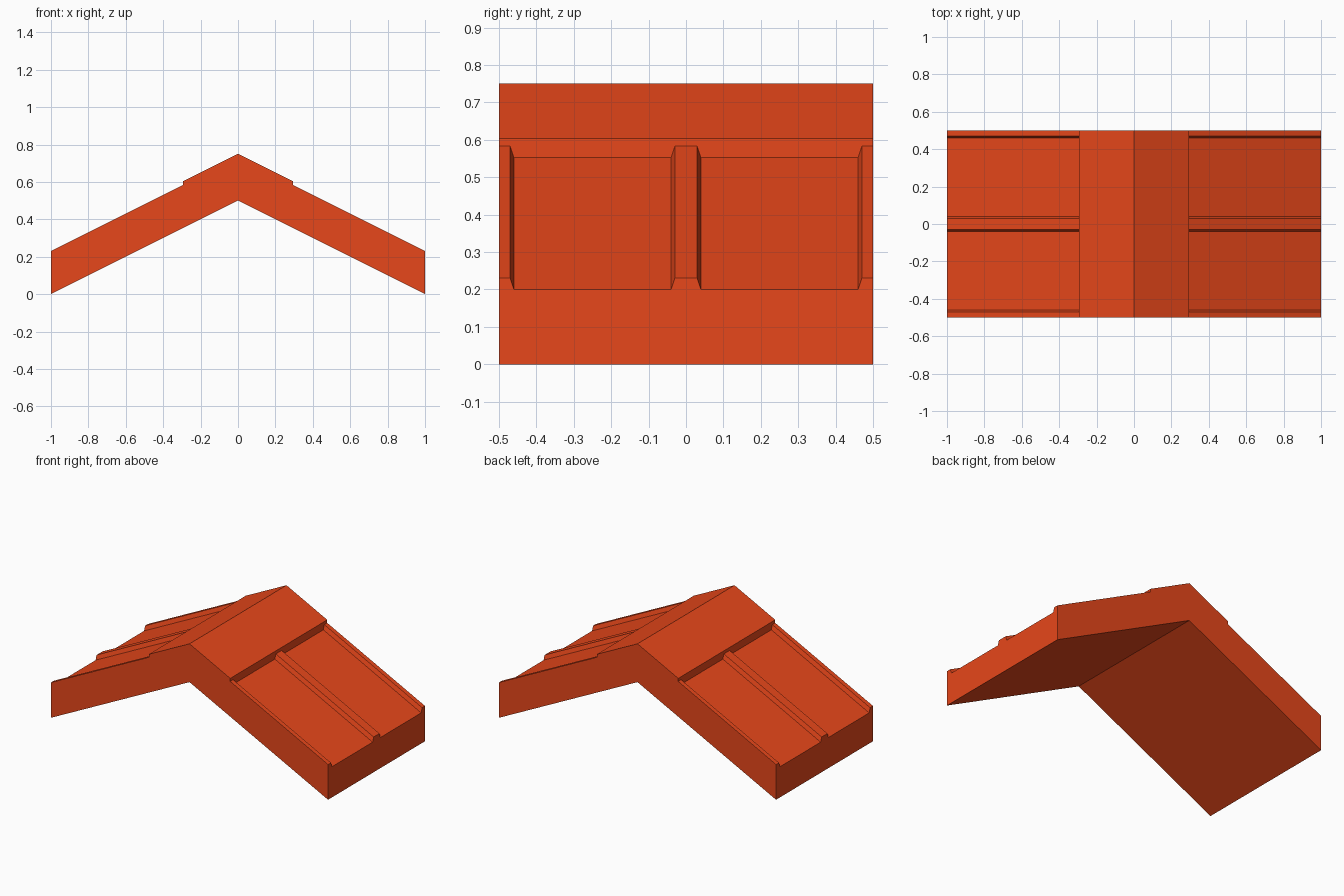
import bpy
import bmesh

cube = bpy.data.objects.get("Cube")
if cube:
    bpy.data.objects.remove(cube, do_unlink=True)

# Main dimensions
SLOPE = 0.5
EAVE_X, CAP_X = 1.0, 0.294
HALF_DEPTH = 0.5
UNDER, PANEL, RIB, CAP = 0.5, 0.7, 0.73, 0.75   # heights of each layer at the ridge line

# Cross-section of the ribbed slope: (depth position, layer height)
half = [(0.03, RIB), (0.04, PANEL), (0.46, PANEL), (0.47, RIB), (HALF_DEPTH, RIB)]
ribs = [(-y, h) for y, h in reversed(half)] + half

clay = bpy.data.materials.new("bright_orange_red")
clay.use_nodes = True
colour = (0.8, 0.063, 0.0105, 1.0)
clay.diffuse_color = colour
shader = clay.node_tree.nodes["Principled BSDF"]
shader.inputs["Base Color"].default_value = colour
shader.inputs["Roughness"].default_value = 0.8

bm = bmesh.new()


def row(side, x, section):
    """Vertices of a section, dropped along the roof pitch at distance x."""
    return [bm.verts.new((side * x, y, h - SLOPE * x)) for y, h in section]


def bridge(a, b):
    """Quads between two rows of equal length."""
    for i in range(len(a) - 1):
        bm.faces.new((a[i], a[i + 1], b[i + 1], b[i]))


def flat(height):
    return [(-HALF_DEPTH, height), (HALF_DEPTH, height)]


for side in (1, -1):
    ridge_top = row(side, 0, flat(CAP))
    cap_edge = row(side, CAP_X, flat(CAP))
    slope_top = row(side, CAP_X, ribs)
    slope_end = row(side, EAVE_X, ribs)
    eave = row(side, EAVE_X, flat(UNDER))
    ridge_under = row(side, 0, flat(UNDER))

    # Ridge cap, its step down, ribbed slope and underside
    bridge(ridge_top, cap_edge)
    bm.faces.new(cap_edge + slope_top[::-1])
    bridge(slope_top, slope_end)
    bm.faces.new(slope_end + eave[::-1])
    bridge(eave, ridge_under)

    # Front and back gable faces
    for k in (0, -1):
        bm.faces.new([r[k] for r in (ridge_top, cap_edge, slope_top,
                                     slope_end, eave, ridge_under)])

# Weld both halves into one solid
bmesh.ops.remove_doubles(bm, verts=bm.verts, dist=0.0001)
bmesh.ops.recalc_face_normals(bm, faces=bm.faces)

mesh = bpy.data.meshes.new("ribbed_ridge_roof")
bm.to_mesh(mesh)
bm.free()
mesh.materials.append(clay)
roof = bpy.data.objects.new("ribbed_ridge_roof", mesh)
bpy.context.collection.objects.link(roof)
